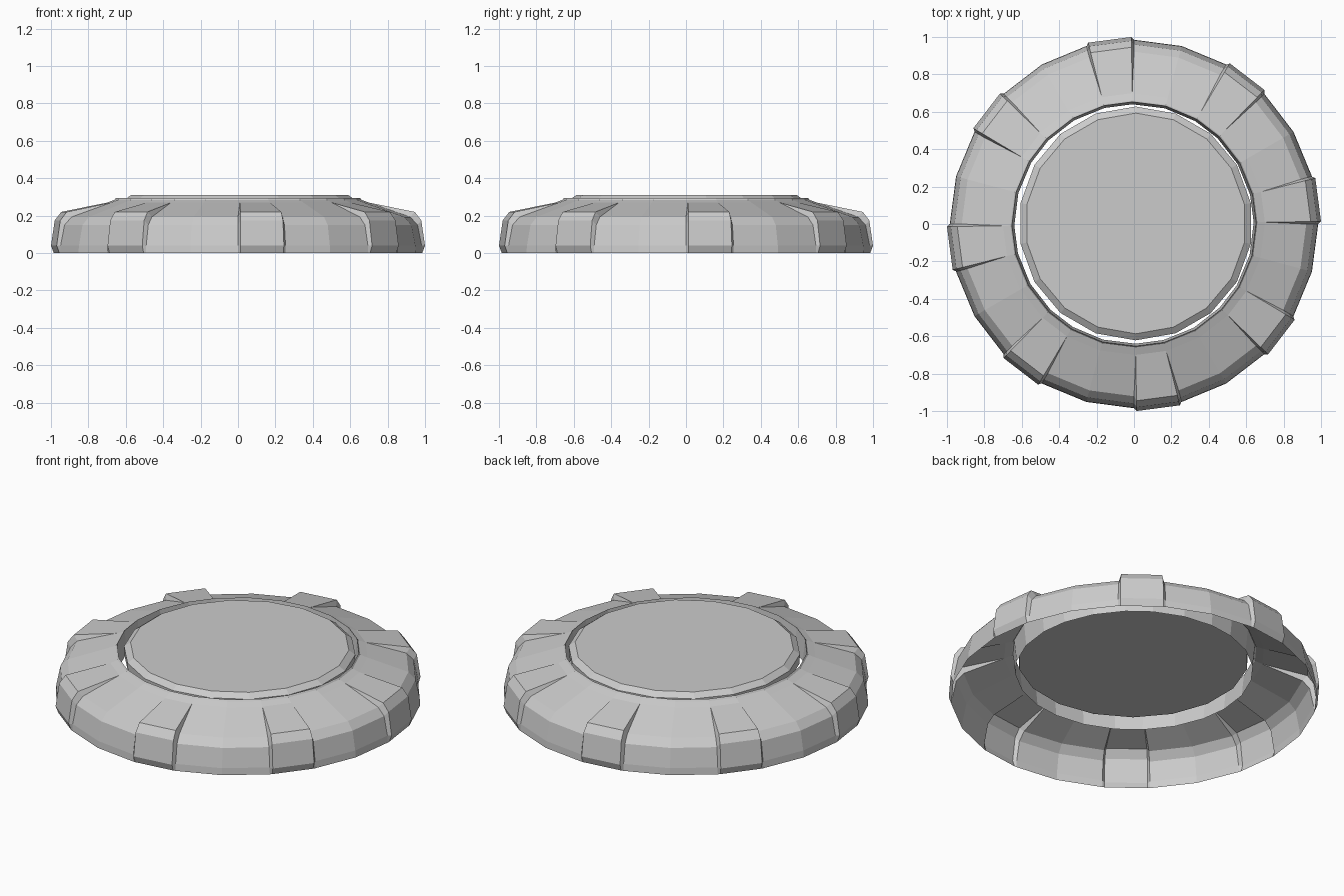
import bpy, bmesh, math

if "Cube" in bpy.data.objects:
    bpy.data.objects.remove(bpy.data.objects["Cube"])


def make_object(name, bm):
    bmesh.ops.remove_doubles(bm, verts=bm.verts[:], dist=0.0005)
    bm.normal_update()
    mesh = bpy.data.meshes.new(name)
    bm.to_mesh(mesh)
    bm.free()
    obj = bpy.data.objects.new(name, mesh)
    bpy.context.collection.objects.link(obj)
    return obj


def column(bm, outer, degrees, inner=(), inner_degrees=0):
    points = [(p, degrees) for p in outer] + [(p, inner_degrees) for p in inner]
    return [bm.verts.new((r * math.cos(math.radians(a)), r * math.sin(math.radians(a)), z))
            for (r, z), a in points]


def bridge(bm, a, b):
    for i in range(len(a) - 1):
        bm.faces.new((a[i], b[i], b[i + 1], a[i + 1]))


# Open-bottomed outer ring: 24 facets, every third one raised into a grip.
# Grip sides taper to a point where they meet the shared inner profile.
LIP = [(0.70, 0.27), (0.66, 0.285), (0.653, 0.295), (0.64, 0.165)]
PLAIN = [(0.985, 0), (0.982, 0.04), (0.96, 0.15), (0.921, 0.193)]
GRIP = [(0.985, 0), (1.0, 0.04), (0.98, 0.175), (0.945, 0.22)]
STEP, INSET = 15, 0.8

bm = bmesh.new()
columns = []
for i in range(24):
    start, end = i * STEP, (i + 1) * STEP
    shift = {0: INSET, 1: -INSET}.get(i % 3, 0)
    columns.append(column(bm, PLAIN, start, LIP, start + shift))
    if i % 3 == 0:
        columns.append(column(bm, GRIP, start + INSET, LIP, start + INSET))
        columns.append(column(bm, GRIP, end - INSET, LIP, end - INSET))
for a, b in zip(columns, columns[1:] + columns[:1]):
    bridge(bm, a, b)
# Weld the grip tips and drop the collapsed slivers
bmesh.ops.dissolve_degenerate(bm, dist=0.0005, edges=bm.edges[:])
make_object("grip_ring", bm)

# Central 18-sided disc with a bevelled rim, sitting slightly to the right
DISC = [(0.622, 0.228), (0.625, 0.285), (0.59, 0.31)]
bm = bmesh.new()
columns = [column(bm, DISC, 90 + i * 20) for i in range(18)]
for a, b in zip(columns, columns[1:] + columns[:1]):
    bridge(bm, a, b)
bm.faces.new([c[-1] for c in columns])
bm.faces.new([c[0] for c in reversed(columns)])
disc = make_object("centre_disc", bm)
disc.location = (0.009, 0.003, 0)
